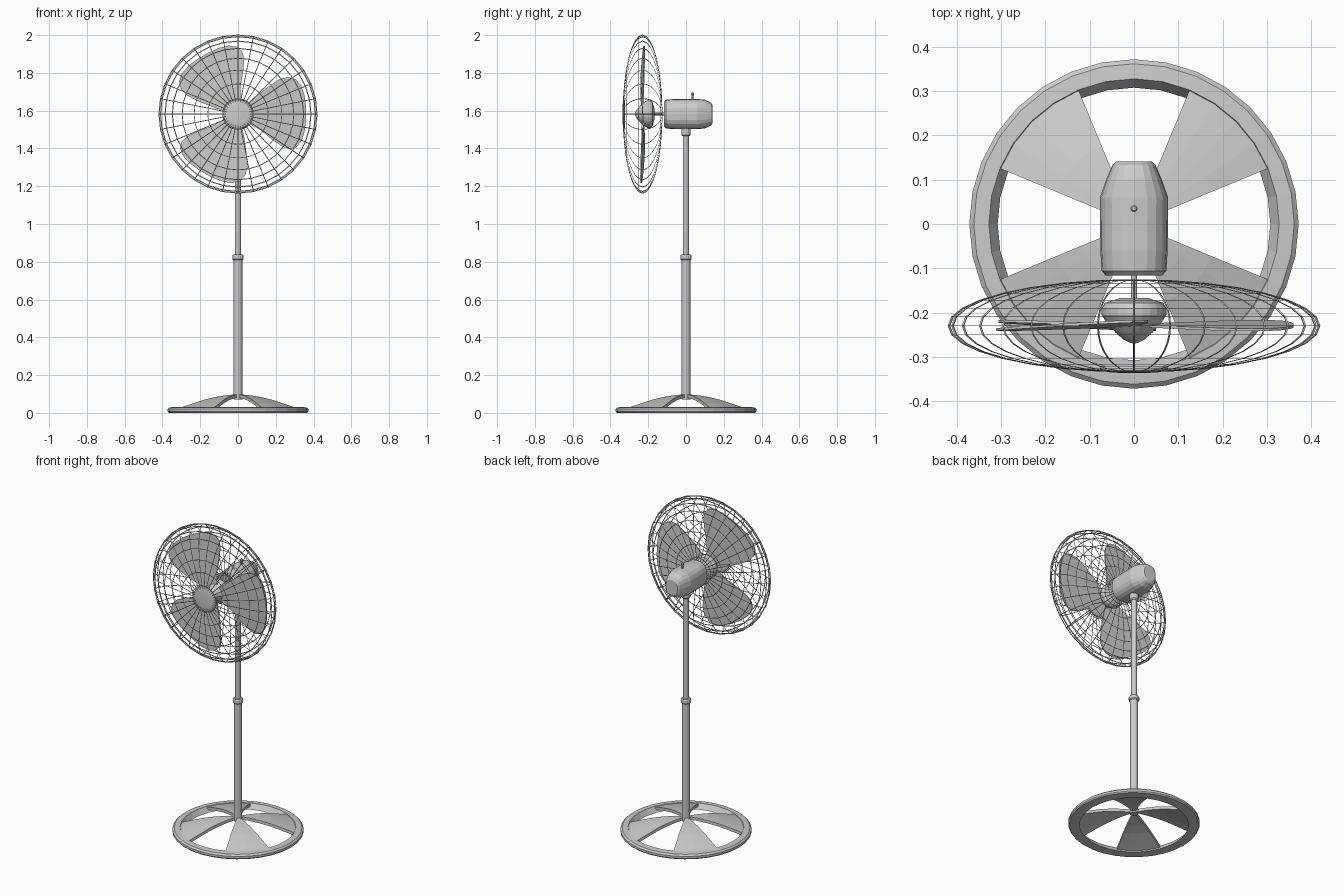
import bpy, bmesh, math
from mathutils import Matrix, Vector

if "Cube" in bpy.data.objects:
    bpy.data.objects.remove(bpy.data.objects["Cube"])

grey = bpy.data.materials.new("light_grey")
grey.diffuse_color = (0.6, 0.6, 0.6, 1)
grey.use_nodes = True
grey.node_tree.nodes["Principled BSDF"].inputs["Base Color"].default_value = grey.diffuse_color
HEAD_Z, CAGE_Y, CAGE_R = 1.582, -0.23, 0.418


def finish(bm, name):
    bmesh.ops.recalc_face_normals(bm, faces=bm.faces)
    mesh = bpy.data.meshes.new(name)
    bm.to_mesh(mesh)
    bm.free()
    mesh.materials.append(grey)
    obj = bpy.data.objects.new(name, mesh)
    bpy.context.collection.objects.link(obj)
    return obj


def loft(bm, rings, closed=False):
    """Bridge equal-length loops; cap the ends unless the loft is closed."""
    loops = [[bm.verts.new(p) for p in ring] for ring in rings]
    n = len(loops[0])
    pairs = list(zip(loops, loops[1:]))
    if closed:
        pairs.append((loops[-1], loops[0]))
    for a, b in pairs:
        for i in range(n):
            j = (i + 1) % n
            bm.faces.new((a[i], a[j], b[j], b[i]))
    if not closed:
        bm.faces.new(loops[0])
        bm.faces.new(loops[-1])


def circle(r, h, n, axis="Z", rz=None, power=1.0):
    pts = []
    for i in range(n):
        t = 2 * math.pi * i / n
        c, s = math.cos(t), math.sin(t)
        c = math.copysign(abs(c) ** power, c)
        s = math.copysign(abs(s) ** power, s)
        if axis == "Z":
            pts.append((r * c, r * s, h))
        else:
            pts.append((r * c, h, HEAD_Z + (rz or r) * s))
    return pts


def lathe(name, profile, n=16, axis="Z", closed=False):
    bm = bmesh.new()
    loft(bm, [circle(r, h, n, axis) for r, h in profile], closed)
    return finish(bm, name)


# Base ring
lathe("base_ring", [(0.308, 0), (0.366, 0), (0.372, 0.007), (0.372, 0.02),
                    (0.362, 0.029), (0.328, 0.032)], 32, closed=True)

# Four domed base spokes, each 45 degrees wide
dome = [(0.015, 0.098), (0.07, 0.093), (0.13, 0.084), (0.19, 0.071),
        (0.25, 0.053), (0.33, 0.028)]
section = dome + [(r, z - 0.018) for r, z in reversed(dome)]
bm = bmesh.new()
for k in range(4):
    rings = []
    for j in range(5):
        a = math.radians(90 * k + 22.5 + 11.25 * j)
        rings.append([(r * math.cos(a), r * math.sin(a), z) for r, z in section])
    loft(bm, rings)
finish(bm, "base_spokes")

# Telescopic pole
lathe("lower_pole", [(0.024, 0.072), (0.024, 0.82)])
lathe("pole_collar", [(0.026, 0.81), (0.03, 0.815), (0.03, 0.832), (0.026, 0.838)])
lathe("upper_pole", [(0.016, 0.8), (0.016, 1.5)])
lathe("neck", [(0.018, 1.465), (0.025, 1.472), (0.025, 1.52)])

# Motor housing: rounded sections along y
bm = bmesh.new()
loft(bm, [circle(rx, y, 20, "Y", rz, 0.8) for y, rx, rz in [
    (-0.116, 0.064, 0.066), (-0.106, 0.073, 0.076), (-0.06, 0.076, 0.08),
    (0.06, 0.077, 0.08), (0.1, 0.063, 0.076), (0.133, 0.049, 0.06),
    (0.141, 0.04, 0.046)]])
finish(bm, "motor_housing")

# Oscillation knob on top of the motor
knob = lathe("knob", [(0.005, 1.65), (0.005, 1.68), (0.008, 1.682),
                      (0.008, 1.692), (0.005, 1.696)], 10)
knob.location.y = 0.035

# Drive shaft and cone-shaped hub
lathe("shaft", [(0.007, -0.11), (0.007, -0.18)], 12, "Y")
lathe("hub", [(0.03, -0.167), (0.066, -0.178), (0.073, -0.19), (0.073, -0.205),
              (0.062, -0.223), (0.042, -0.245), (0.025, -0.26), (0.01, -0.268),
              (0.002, -0.27)], 24, "Y")

# Three fan blades: outline in (x, z) for the blade pointing right
outline = [(0.03, 0.035), (0.09, 0.09), (0.16, 0.145), (0.22, 0.185), (0.265, 0.196),
           (0.305, 0.184), (0.335, 0.15), (0.352, 0.1), (0.36, 0.04), (0.36, -0.03),
           (0.353, -0.09), (0.338, -0.14), (0.31, -0.175), (0.275, -0.185),
           (0.235, -0.173), (0.18, -0.135), (0.12, -0.085), (0.03, -0.035)]
bm = bmesh.new()
for k in range(3):
    m = (Matrix.Translation((0, CAGE_Y + 0.001, HEAD_Z))
         @ Matrix.Rotation(math.radians(120 * k), 4, "Y")
         @ Matrix.Rotation(math.radians(3), 4, "X"))
    loft(bm, [[m @ Vector((x, y, z)) for x, z in outline] for y in (-0.003, 0.003)])
finish(bm, "fan_blades")

# Wire cage: flattened sphere turned into wires
bm = bmesh.new()
bmesh.ops.create_uvsphere(bm, u_segments=32, v_segments=16, radius=CAGE_R,
                          matrix=Matrix.Rotation(math.radians(90), 4, "X"))
cage = finish(bm, "wire_cage")
cage.location = (0, CAGE_Y, HEAD_Z)
cage.scale = (1, 0.25, 1)
wire = cage.modifiers.new("wires", "WIREFRAME")
wire.thickness = 0.006
wire.offset = 0
wire.use_even_offset = False

# Round badge plate on the cage front
lathe("cage_cap", [(0.074, -0.322), (0.077, -0.326), (0.076, -0.331),
                   (0.055, -0.335), (0.02, -0.337)], 32, "Y")
